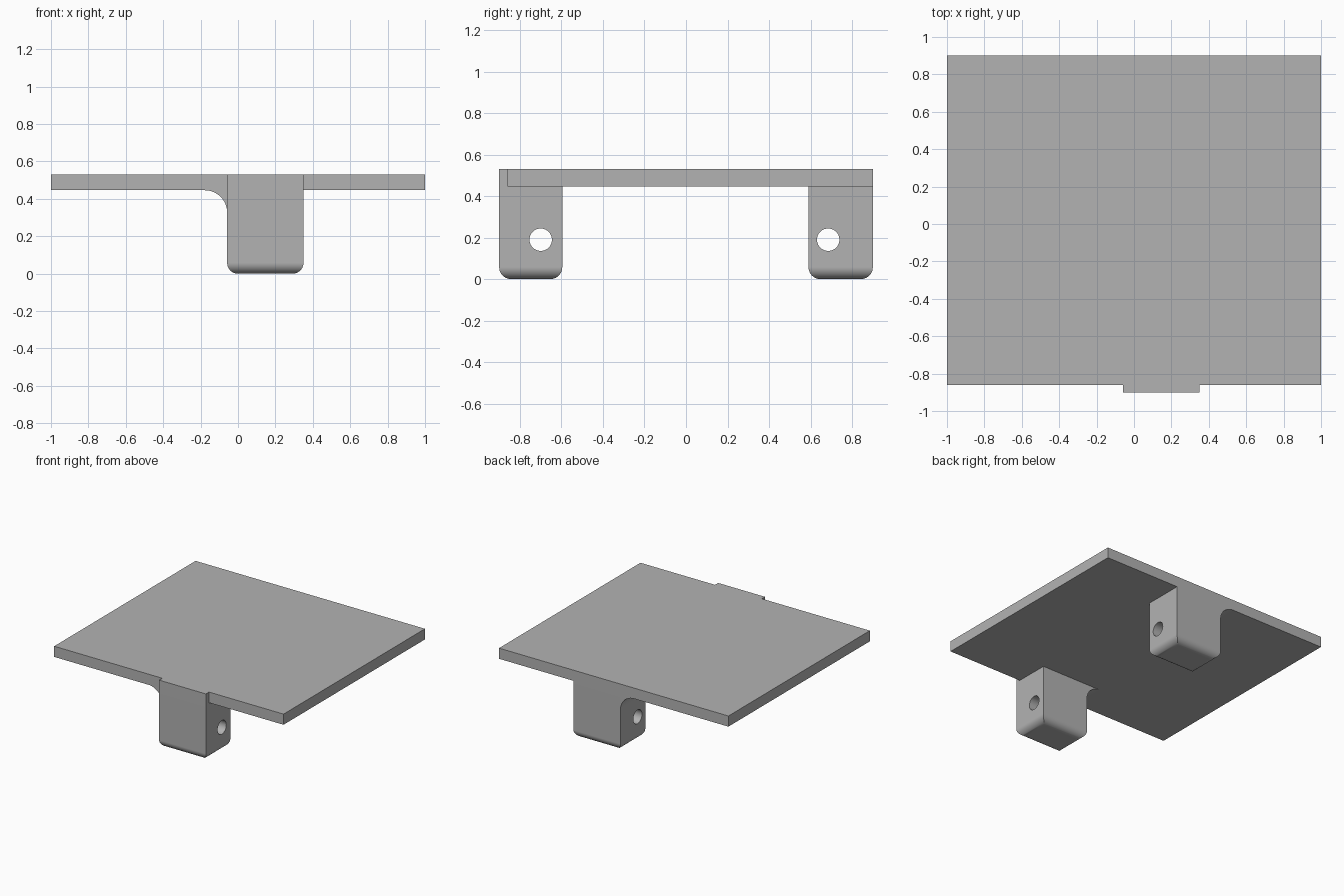
import bpy, bmesh, math
from mathutils import Vector, Matrix

if "Cube" in bpy.data.objects:
    bpy.data.objects.remove(bpy.data.objects["Cube"], do_unlink=True)

# Main dimensions
TOP, UNDER = 0.53, 0.446
LEFT, RIGHT = 0.35, -0.058          # lug sides in x
PLATE_FRONT, BACK = -0.861, 0.9
ROUND, FILLET, HOLE = 0.058, 0.12, 0.054

grey = bpy.data.materials.new("plain grey")
grey.use_nodes = True
COLOUR = (0.45, 0.45, 0.45, 1)
grey.diffuse_color = COLOUR
grey.node_tree.nodes["Principled BSDF"].inputs["Base Color"].default_value = COLOUR


def make_object(name, bm):
    bmesh.ops.recalc_face_normals(bm, faces=bm.faces)
    mesh = bpy.data.meshes.new(name)
    bm.to_mesh(mesh)
    bm.free()
    obj = bpy.data.objects.new(name, mesh)
    bpy.context.collection.objects.link(obj)
    mesh.materials.append(grey)
    return obj


def activate(obj):
    bpy.ops.object.select_all(action='DESELECT')
    obj.select_set(True)
    bpy.context.view_layer.objects.active = obj


def smooth(obj):
    activate(obj)
    bpy.ops.object.shade_smooth_by_angle(angle=math.radians(30))
    obj.modifiers.new("even_shading", 'WEIGHTED_NORMAL').keep_sharp = True


def prism(name, points, offset):
    bm = bmesh.new()
    face = bm.faces.new([bm.verts.new(p) for p in points])
    extruded = bmesh.ops.extrude_face_region(bm, geom=[face])["geom"]
    moved = [v for v in extruded if isinstance(v, bmesh.types.BMVert)]
    bmesh.ops.translate(bm, verts=moved, vec=Vector(offset))
    return make_object(name, bm)


def lug(name, y0, y1, hole_y):
    # Block with rounded bottom edges
    bm = bmesh.new()
    bmesh.ops.create_cube(bm, size=1)
    bmesh.ops.scale(bm, verts=bm.verts, vec=(LEFT - RIGHT, y1 - y0, UNDER))
    bmesh.ops.translate(bm, verts=bm.verts,
                        vec=((LEFT + RIGHT) / 2, (y0 + y1) / 2, UNDER / 2))
    bottom = [e for e in bm.edges if all(v.co.z < 0.01 for v in e.verts)]
    bmesh.ops.bevel(bm, geom=bottom, offset=ROUND, segments=10,
                    profile=0.5, affect='EDGES')
    block = make_object(name, bm)

    # Pin hole through the block from side to side
    bm = bmesh.new()
    bmesh.ops.create_cone(bm, cap_ends=True, segments=40, radius1=HOLE,
                          radius2=HOLE, depth=1,
                          matrix=Matrix.Translation((0.15, hole_y, 0.19))
                          @ Matrix.Rotation(math.pi / 2, 4, 'Y'))
    cutter = make_object(name + "_cutter", bm)
    cutter.hide_render = True
    cut = block.modifiers.new("pin_hole", 'BOOLEAN')
    cut.operation, cut.solver, cut.object = 'DIFFERENCE', 'EXACT', cutter
    activate(block)
    bpy.ops.object.modifier_apply(modifier=cut.name)
    bpy.data.objects.remove(cutter, do_unlink=True)
    smooth(block)


def fillet(name, y0, y1):
    # Concave gusset between the lug side and the plate underside
    points = [(RIGHT, y0, UNDER)]
    for i in range(17):
        a = math.pi / 2 * i / 16
        points.append((RIGHT - FILLET + FILLET * math.sin(a), y0,
                       UNDER - FILLET + FILLET * math.cos(a)))
    smooth(prism(name, points, (0, y1 - y0, 0)))


# Plate with a small tab over the front lug
outline = [(-1, BACK), (-1, PLATE_FRONT), (RIGHT, PLATE_FRONT), (RIGHT, -BACK),
           (LEFT, -BACK), (LEFT, PLATE_FRONT), (1, PLATE_FRONT), (1, BACK)]
prism("plate", [(x, y, UNDER) for x, y in outline], (0, 0, TOP - UNDER))

# Lugs and their fillets
lug("front_lug", -BACK, -0.596, -0.70)
lug("back_lug", 0.59, BACK, 0.685)
fillet("front_fillet", PLATE_FRONT, -0.596)
fillet("back_fillet", 0.59, BACK)
